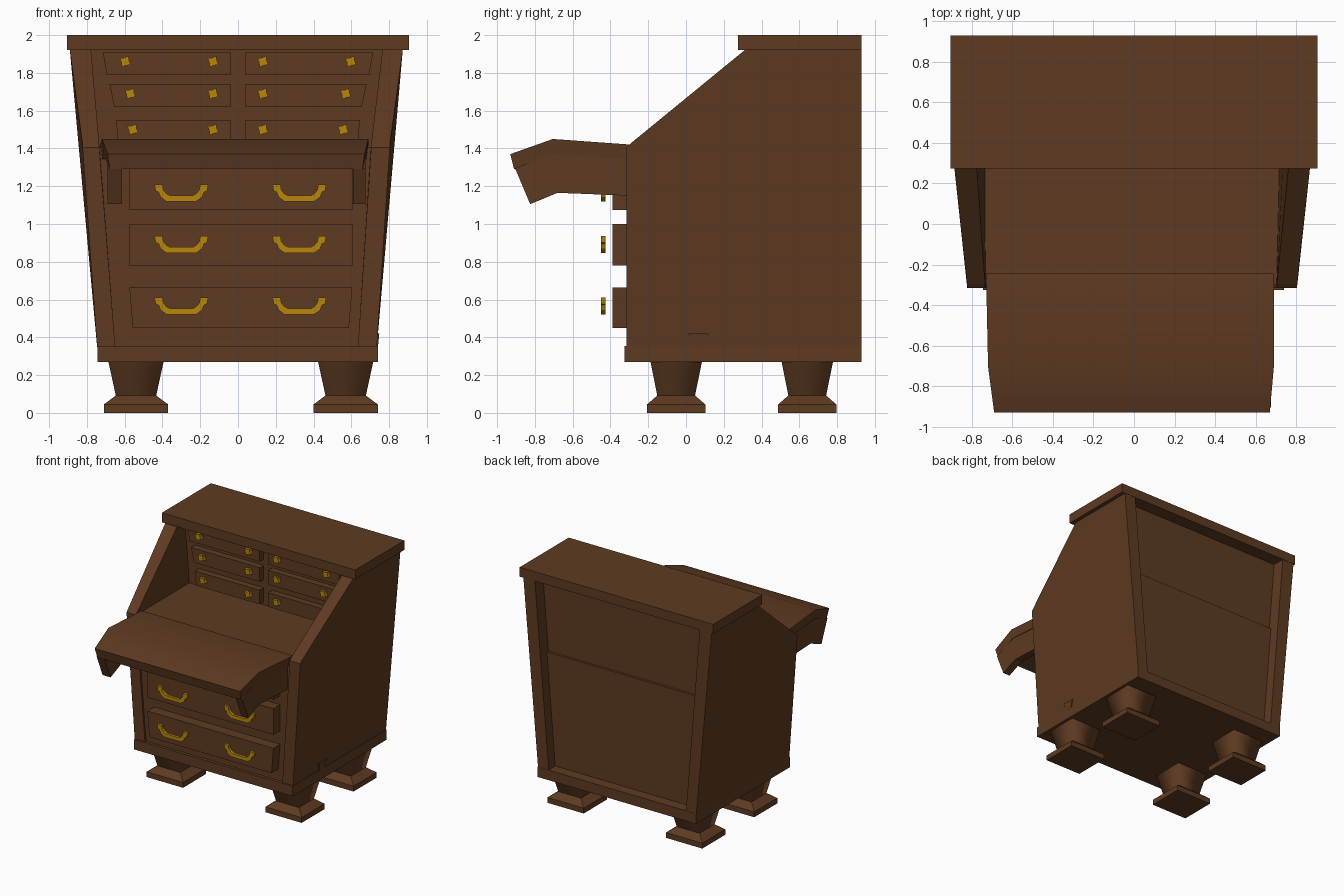
import bpy, bmesh, math

if "Cube" in bpy.data.objects:
    bpy.data.objects.remove(bpy.data.objects["Cube"])


def material(name, rgb):
    m = bpy.data.materials.new(name)
    m.diffuse_color = (*rgb, 1)
    m.use_nodes = True
    m.node_tree.nodes["Principled BSDF"].inputs["Base Color"].default_value = m.diffuse_color
    return m


WOOD = material("brown wood", (0.112, 0.043, 0.0155))
BRASS = material("brass", (0.479, 0.238, 0.0033))


def loft(name, rings, mat=WOOD, smooth=()):
    """Closed solid through matching rings of points; smooth lists spans to shade smooth."""
    bm = bmesh.new()
    loops = [[bm.verts.new(p) for p in ring] for ring in rings]
    n = len(loops[0])
    bm.faces.new(loops[0])
    bm.faces.new(loops[-1][::-1])
    for k, (a, b) in enumerate(zip(loops, loops[1:])):
        for i in range(n):
            j = (i + 1) % n
            f = bm.faces.new((a[j], a[i], b[i], b[j]))
            f.smooth = k in smooth
    bmesh.ops.recalc_face_normals(bm, faces=bm.faces)
    mesh = bpy.data.meshes.new(name)
    bm.to_mesh(mesh)
    bm.free()
    mesh.materials.append(mat)
    ob = bpy.data.objects.new(name, mesh)
    bpy.context.collection.objects.link(ob)
    return ob


def rect(x0, x1, y0, y1, z):
    return [(x0, y0, z), (x1, y0, z), (x1, y1, z), (x0, y1, z)]


def box(name, x0, x1, y0, y1, z0, z1, mat=WOOD):
    return loft(name, [rect(x0, x1, y0, y1, z0), rect(x0, x1, y0, y1, z1)], mat)


# top and base slabs
box("top_slab", -0.905, 0.905, 0.275, 0.93, 1.92, 2.0)
box("base_slab", -0.745, 0.74, -0.325, 0.93, 0.27, 0.355)

# sloping side panels: (y, z) outline, x at bottom, desk height and top
side_yz = [(-0.315, 0.35), (-0.315, 1.405), (-0.295, 1.425), (0.31, 1.92), (0.928, 1.92), (0.928, 0.35)]
for name, out, inn in (("left_side", (-0.746, -0.823, -0.89), (-0.65, -0.735, -0.778)),
                       ("right_side", (0.735, 0.804, 0.872), (0.635, 0.705, 0.765))):
    pick = (0, 1, 1, 2, 2, 0)
    loft(name, [[(xs[k], y, z) for k, (y, z) in zip(pick, side_yz)] for xs in (out, inn)])

# lower carcass and the upper cabinet behind the small drawers
loft("lower_carcass", [rect(-0.66, 0.645, -0.30, 0.84, 0.35), rect(-0.74, 0.715, -0.30, 0.84, 1.30),
                       rect(-0.745, 0.72, -0.30, 0.82, 1.30), rect(-0.745, 0.72, -0.30, 0.82, 1.405)])
loft("upper_cabinet", [rect(-0.745, 0.72, 0.40, 0.82, 1.40), rect(-0.785, 0.777, 0.40, 0.82, 1.92)])

# fold-down writing lid, gently rounded along its front
lid = [(-0.245, 1.417, 1.34, -0.73, 0.69), (-0.705, 1.45, 1.37, -0.72, 0.69),
       (-0.93, 1.37, 1.29, -0.69, 0.67)]
lid_ob = loft("writing_lid", [[(xl, y, zt), (xr, y, zt), (xr - 0.01, y + (0.02 if y < -0.9 else 0), zb),
                               (xl + 0.01, y + (0.02 if y < -0.9 else 0), zb)] for y, zt, zb, xl, xr in lid])
bpy.context.view_layer.objects.active = lid_ob
lid_ob.select_set(True)
bpy.ops.object.shade_smooth_by_angle(angle=math.radians(35))
lid_ob.select_set(False)

# brackets under the lid
bracket = [(-0.30, 1.345), (-0.705, 1.375), (-0.905, 1.295), (-0.825, 1.105), (-0.68, 1.165), (-0.30, 1.15)]
for name, x0, x1 in (("left_bracket", -0.69, -0.615), ("right_bracket", 0.61, 0.675)):
    loft(name, [[(x, y, z) for y, z in bracket] for x in (x0, x1)])

# large drawers with bail handles
half = [(0, 0), (0.08, 0), (0.11, 0.022), (0.12, 0.048), (0.136, 0.055), (0.143, 0.09),
        (0.1, 0.09), (0.095, 0.06), (0.08, 0.042), (0.06, 0.03), (0, 0.03)]
outline = half + [(-u, w) for u, w in half[-2:0:-1]]
for i, (z0, z1, taper, hz) in enumerate(((0.45, 0.665, 0.018, 0.522), (0.78, 1.0, 0, 0.847),
                                         (1.075, 1.29, 0, 1.12))):
    loft(f"large_drawer_{i + 1}", [rect(-0.575 + taper, 0.605 - taper, -0.39, -0.295, z0),
                                   rect(-0.575, 0.605, -0.39, -0.295, z1)])
    for side, cx in (("left", -0.30), ("right", 0.325)):
        loft(f"{side}_handle_{i + 1}", [[(cx + u, y, hz + w) for u, w in outline]
                                        for y in (-0.45, -0.427)], BRASS)

# small drawers with faceted knobs: z range, outer top and bottom x, outer knob x
rows = ((1.43, 1.55, 0.645, 0.635, 0.557), (1.62, 1.74, 0.68, 0.655, 0.57), (1.79, 1.91, 0.715, 0.695, 0.597))
for i, (z0, z1, xt, xb, kx) in enumerate(rows):
    for side, s in (("left", -1), ("right", 1)):
        loft(f"small_drawer_{side}_{i + 1}", [rect(s * 0.04, s * xb, 0.345, 0.41, z0),
                                              rect(s * 0.04, s * xt, 0.345, 0.41, z1)])
        for place, x in (("inner", 0.132), ("outer", kx)):
            zc = (z0 + z1) / 2 + 0.01
            ring = [(math.cos(a) * r, math.sin(a) * r) for a, r in
                    ((0.25 + k * math.pi / 4, 0.034 if k % 2 else 0.021) for k in range(8))]
            loft(f"knob_{side}_{place}_{i + 1}", [[(s * x + u, y, zc + w) for u, w in ring]
                                                  for y in (0.315, 0.35)], BRASS)

# flared square feet: z, half width, half depth
foot = ((0, 0.17, 0.154), (0.045, 0.17, 0.154), (0.092, 0.107, 0.1), (0.275, 0.147, 0.137))
for ns, cx in (("left", -0.54), ("right", 0.57)):
    for nf, cy in (("front", -0.052), ("back", 0.642)):
        loft(f"{nf}_{ns}_foot", [rect(cx - w, cx + w, cy - d, cy + d, z) for z, w, d in foot], smooth=(2,))

# small wedge peg at the foot of the right side
loft("side_peg", [rect(0.70, 0.741, 0.04, 0.095, 0.35), rect(0.70, 0.748, 0.012, 0.12, 0.42)])
